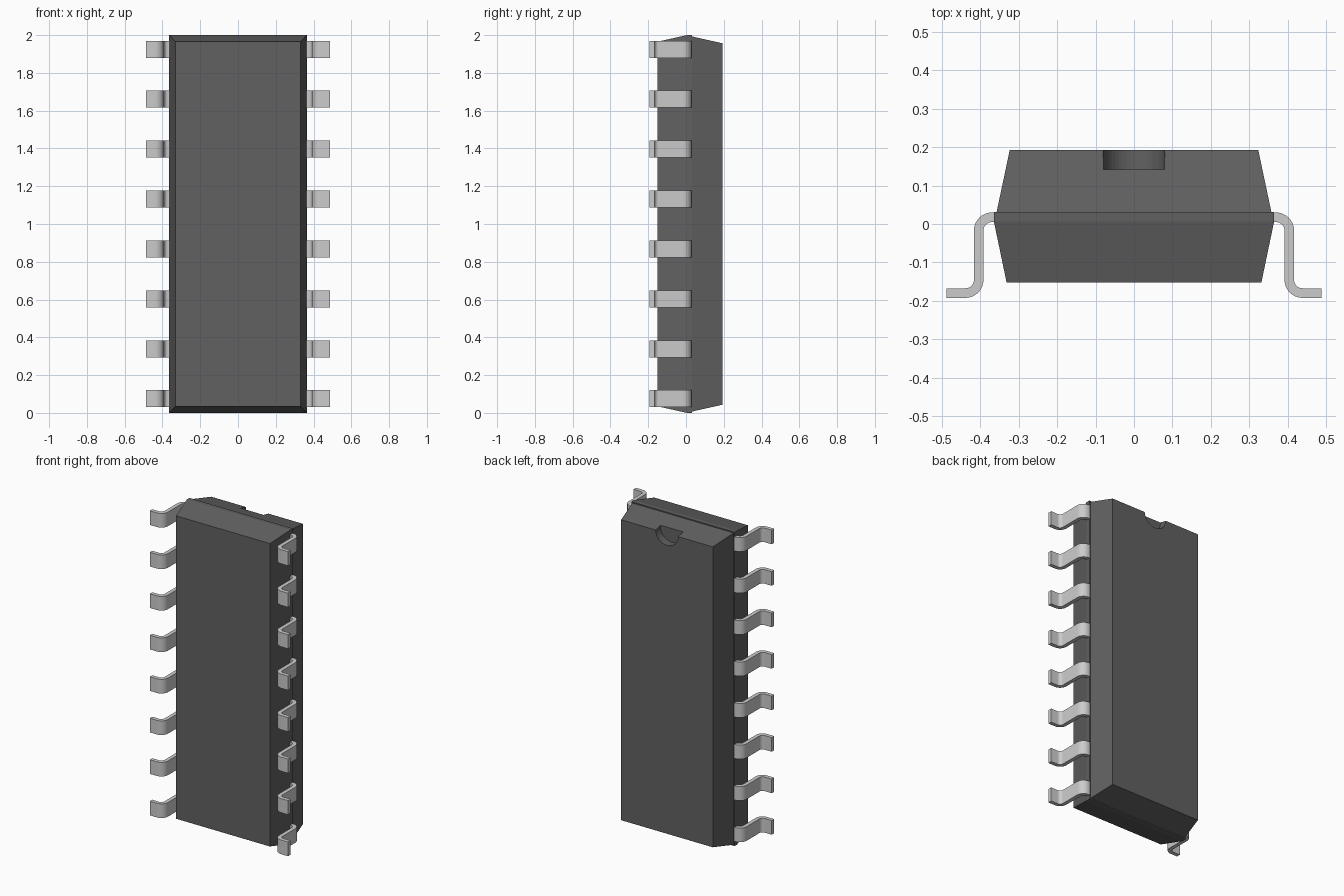
import bpy, bmesh, math
from mathutils import Matrix

if "Cube" in bpy.data.objects:
    bpy.data.objects.remove(bpy.data.objects["Cube"])


def material(name, rgb):
    m = bpy.data.materials.new(name)
    m.diffuse_color = (*rgb, 1)
    m.use_nodes = True
    m.node_tree.nodes["Principled BSDF"].inputs["Base Color"].default_value = m.diffuse_color
    return m


def make_object(name, bm, mat=None):
    bmesh.ops.recalc_face_normals(bm, faces=bm.faces)
    mesh = bpy.data.meshes.new(name)
    bm.to_mesh(mesh)
    bm.free()
    ob = bpy.data.objects.new(name, mesh)
    bpy.context.collection.objects.link(ob)
    if mat:
        mesh.materials.append(mat)
    return ob


plastic = material("dark_plastic", (0.12, 0.12, 0.12))
metal = material("pin_metal", (0.58, 0.58, 0.55))

# Body: rectangular sections lofted front to back, with a narrow parting ledge
sections = [  # y, half width, half height
    (-0.152, 0.331, 0.965), (0.006, 0.364, 1.0), (0.031, 0.364, 1.0),
    (0.031, 0.357, 0.993), (0.192, 0.323, 0.957)]
bm = bmesh.new()
rings = [[bm.verts.new((sx * w, y, 1 + sz * h))
          for sx, sz in ((-1, -1), (1, -1), (1, 1), (-1, 1))]
         for y, w, h in sections]
for a, b in zip(rings, rings[1:]):
    for i in range(4):
        j = (i + 1) % 4
        bm.faces.new((a[i], a[j], b[j], b[i]))
bm.faces.new(rings[0])
bm.faces.new(rings[-1])
body = make_object("chip_body", bm, plastic)

# Half-round orientation notch in the top of the back face
bm = bmesh.new()
bmesh.ops.create_cone(bm, cap_ends=True, segments=48, radius1=0.08, radius2=0.08, depth=0.2,
                      matrix=Matrix.Translation((0, 0.242, 1.96)) @ Matrix.Rotation(math.pi / 2, 4, 'X'))
cutter = make_object("notch_cutter", bm, plastic)
cutter.hide_render = True
cutter.hide_viewport = True
cut = body.modifiers.new("notch", 'BOOLEAN')
cut.operation = 'DIFFERENCE'
cut.solver = 'EXACT'
cut.object = cutter


# Pins: bent strip profile in x/y, extruded along z
def arc(cx, cy, r, start, end, n=8):
    angles = [math.radians(start + (end - start) * i / n) for i in range(n + 1)]
    return [(cx + r * math.cos(t), cy + r * math.sin(t)) for t in angles]


R, T = 0.047, 0.025                  # outer bend radius, strip thickness
TOP, BOTTOM, OUT = 0.030, -0.192, 0.416
upper = (OUT - R, TOP - R)           # centres of the two bends
lower = (OUT - T + R, BOTTOM + R)
outer_side = [(0.358, TOP)] + arc(*upper, R, 90, 0) + arc(*lower, R - T, 180, 270) + [(0.487, BOTTOM + T)]
inner_side = [(0.358, TOP - T)] + arc(*upper, R - T, 90, 0) + arc(*lower, R, 180, 270) + [(0.487, BOTTOM)]
WIDTH, PITCH, FIRST = 0.09, 0.2643, 0.075


def make_pin(name, side, z):
    bm = bmesh.new()
    rows = [[bm.verts.new((side * x, y, z + dz)) for (x, y), dz in
             ((o, -WIDTH / 2), (o, WIDTH / 2), (i, WIDTH / 2), (i, -WIDTH / 2))]
            for o, i in zip(outer_side, inner_side)]
    for a, b in zip(rows, rows[1:]):
        for k in range(4):
            n = (k + 1) % 4
            bm.faces.new((a[k], a[n], b[n], b[k]))
    bm.faces.new(rows[0])
    bm.faces.new(rows[-1])
    pin = make_object(name, bm, metal)
    bpy.ops.object.select_all(action='DESELECT')
    pin.select_set(True)
    bpy.context.view_layer.objects.active = pin
    bpy.ops.object.shade_smooth_by_angle(angle=math.radians(30))


for k in range(8):
    make_pin(f"left_pin_{k + 1}", -1, FIRST + k * PITCH)
    make_pin(f"right_pin_{k + 1}", 1, FIRST + k * PITCH)
